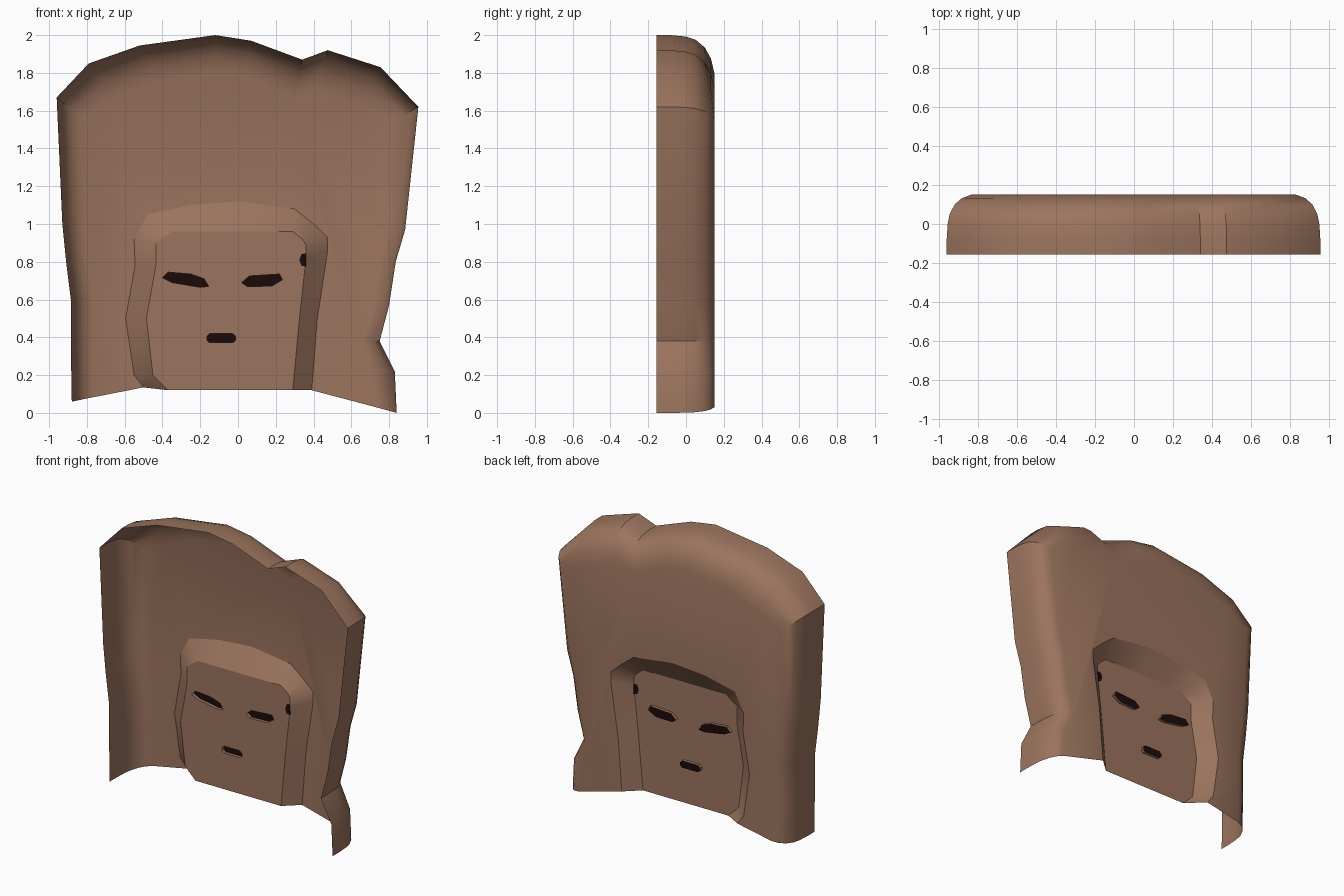
import bpy, bmesh, math

if "Cube" in bpy.data.objects:
    bpy.data.objects.remove(bpy.data.objects["Cube"])


def material(name, colour):
    m = bpy.data.materials.new(name)
    m.diffuse_color = (*colour, 1)
    m.use_nodes = True
    m.node_tree.nodes["Principled BSDF"].inputs["Base Color"].default_value = m.diffuse_color
    return m


BROWN = material("warm brown", (0.33, 0.175, 0.112))
DARK = material("near black red", (0.012, 0.003, 0.003))


def loop(bm, pts, y):
    return [bm.verts.new((x, y, z)) for x, z in pts]


def bridge(bm, a, b, closed=False):
    n = len(a)
    for i in range(n if closed else n - 1):
        j = (i + 1) % n
        bm.faces.new((a[i], a[j], b[j], b[i]))


def finish(bm, name, mat):
    bmesh.ops.recalc_face_normals(bm, faces=bm.faces)
    me = bpy.data.meshes.new(name)
    bm.to_mesh(me)
    bm.free()
    me.materials.append(mat)
    ob = bpy.data.objects.new(name, me)
    bpy.context.collection.objects.link(ob)
    bpy.ops.object.select_all(action='DESELECT')
    ob.select_set(True)
    bpy.context.view_layer.objects.active = ob
    bpy.ops.object.shade_smooth_by_angle(angle=math.radians(30))
    return ob


BACK, FACE, POCKET = 0.15, 0.06, 0.082

# Outer silhouette, bottom left over the top to bottom right (x, z)
rim = [(-.88, .06), (-.885, .35), (-.885, .6), (-.91, .8), (-.93, 1.0), (-.96, 1.67),
       (-.79, 1.85), (-.52, 1.945), (-.12, 2.0), (.07, 1.97), (.34, 1.87), (.475, 1.92),
       (.755, 1.83), (.955, 1.62), (.885, .97), (.835, .8), (.8, .57), (.75, .38),
       (.83, .22), (.84, .0)]
# Outer and inner outline of the sloped face frame
frame_out = [(-.5, .135), (-.55, .2), (-.595, .5), (-.545, .78), (-.55, .92), (-.48, 1.05),
             (-.25, 1.1), (0, 1.12), (.3, 1.08), (.40, 1.0), (.475, .93), (.475, .86),
             (.42, .5), (.39, .12)]
frame_in = [(-.37, .12), (-.45, .2), (-.485, .5), (-.435, .78), (-.435, .9), (-.35, .96),
            (-.2, .96), (0, .96), (.29, .96), (.34, .92), (.36, .89), (.36, .82),
            (.325, .5), (.29, .12)]


def inset(t):
    out = []
    for i, (x, z) in enumerate(rim):
        top = min(1, max(0, (z - 1.5) / 0.33))
        dz = -0.2 * top
        if i == 0:
            dz = 0.023
        elif i == len(rim) - 1:
            dz = 0.03
        out.append((x * (1 - 0.13 * t), z + dz * t))
    return out


# Hood: rounded rim swept back into a flat back wall
bm = bmesh.new()
prev = None
for t, y in [(0, -.157), (0, -.08), (.04, 0), (.12, .05), (.33, .1), (.62, .132), (1, BACK)]:
    cur = loop(bm, inset(t), y)
    if prev:
        bridge(bm, prev, cur)
    prev = cur
bm.faces.new(prev + loop(bm, frame_out, BACK)[::-1])
finish(bm, "hood", BROWN)

# Openings in the face
openings = {
    "left_eye": [(-.40, .715), (-.37, .745), (-.25, .735), (-.18, .71), (-.155, .67),
                 (-.2, .665), (-.35, .69)],
    "right_eye": [(.02, .69), (.06, .725), (.22, .735), (.235, .705), (.18, .672), (.05, .668)],
    "mouth": [(-.165, .405), (-.15, .42), (-.03, .42), (-.012, .405), (-.012, .385),
              (-.025, .372), (-.15, .372), (-.165, .385)],
}

# Face panel: sloped frame, flat face with holes, short walls inside the holes
bm = bmesh.new()
outer, inner = loop(bm, frame_out, BACK), loop(bm, frame_in, FACE)
bridge(bm, outer, inner)
holes = [loop(bm, pts, FACE) for pts in openings.values()]
edges = []
for ring in [inner] + holes:
    for a, b in zip(ring, ring[1:] + ring[:1]):
        edges.append(bm.edges.get((a, b)) or bm.edges.new((a, b)))
bmesh.ops.triangle_fill(bm, use_beauty=True, edges=edges, normal=(0, -1, 0))
for ring, pts in zip(holes, openings.values()):
    bridge(bm, ring, loop(bm, pts, POCKET), closed=True)
finish(bm, "face_panel", BROWN)

# Dark plates closing the eyes and mouth
for name, pts in openings.items():
    bm = bmesh.new()
    bm.faces.new(loop(bm, pts, POCKET))
    finish(bm, name, DARK)

# Small dark patch at the edge of the face
bm = bmesh.new()
patch = [(.325, .81), (.335, .84), (.36, .845), (.36, .775), (.335, .78)]
a, b = loop(bm, patch, FACE - .004), loop(bm, patch, FACE + .004)
bridge(bm, a, b, closed=True)
bm.faces.new(a)
bm.faces.new(b[::-1])
finish(bm, "side_patch", DARK)
